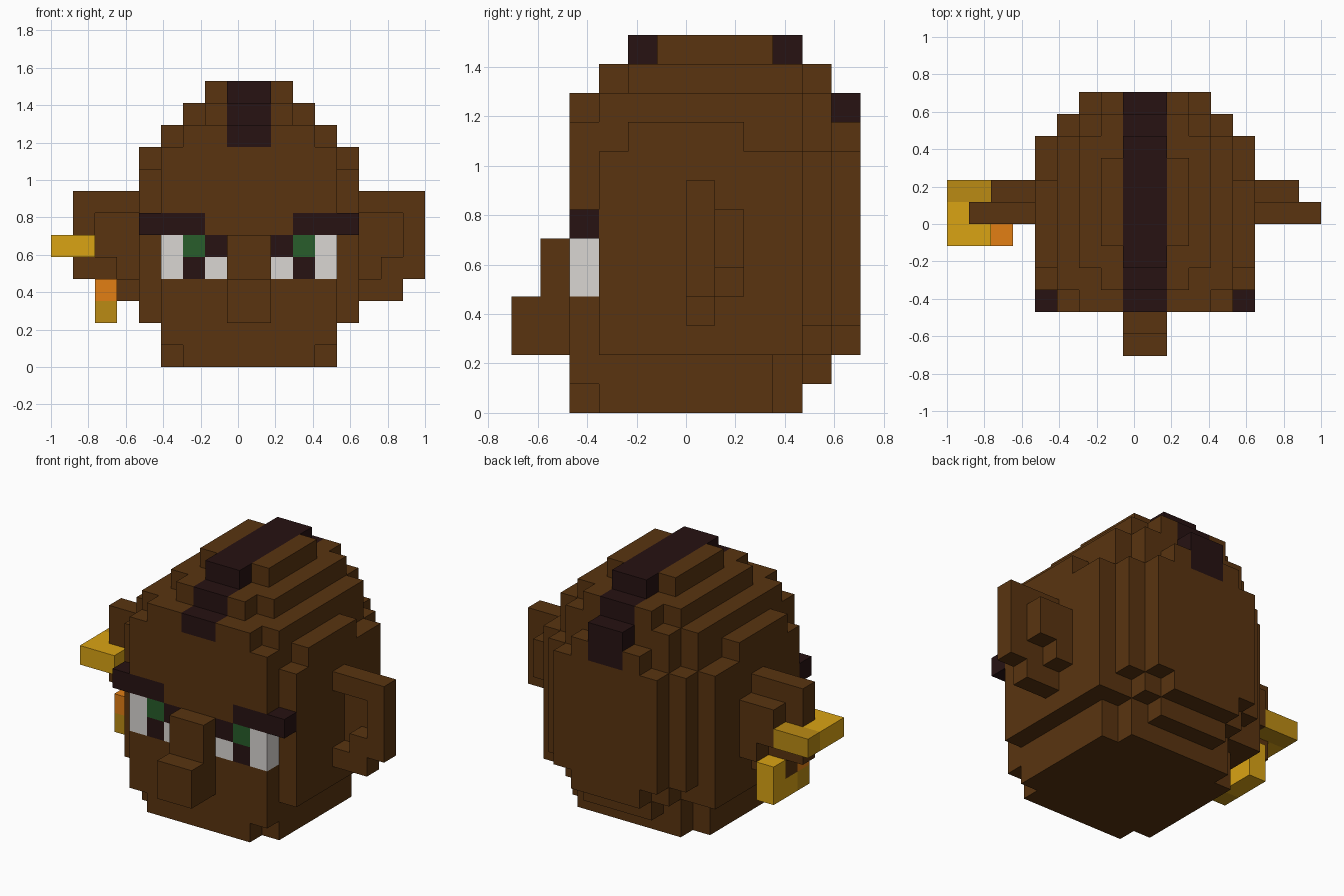
import bpy, bmesh, math
from itertools import product

if "Cube" in bpy.data.objects:
    bpy.data.objects.remove(bpy.data.objects["Cube"], do_unlink=True)

U = 2 / 17                    # edge of one block
SIZE = (17, 12, 0)            # grid size used for centring (z starts at 0)


def material(name, rgb):
    m = bpy.data.materials.new(name)
    m.use_nodes = True
    colour = (*rgb, 1)
    m.diffuse_color = colour
    bsdf = next(n for n in m.node_tree.nodes if n.type == 'BSDF_PRINCIPLED')
    bsdf.inputs["Base Color"].default_value = colour
    bsdf.inputs["Roughness"].default_value = 0.9
    return m


brown = material("brown", (0.10, 0.034, 0.005))
dark = material("dark_brown", (0.02, 0.006, 0.006))
white = material("white", (0.7, 0.67, 0.65))
green = material("green", (0.021, 0.11, 0.024))
yellow = material("yellow", (0.7, 0.37, 0.007))
gold = material("dark_gold", (0.5, 0.26, 0.007))
orange = material("orange", (0.76, 0.21, 0.007))


def box(x0, x1, y0, y1, z0, z1):
    return set(product(range(x0, x1), range(y0, y1), range(z0, z1)))


def mirror(cells):
    return {(17 - x, y, z) for x, y, z in cells}


# Head: stacked layers with stepped corners
head = (
    box(6, 12, 2, 10, 0, 1) | box(5, 13, 3, 9, 0, 1)          # chin
    | box(5, 13, 2, 9, 1, 2) | box(6, 12, 2, 10, 1, 2) | box(7, 11, 2, 11, 1, 2)
    | box(5, 13, 2, 10, 2, 10)                                # core
    | box(4, 14, 3, 10, 2, 9) | box(4, 14, 4, 8, 9, 10)       # cheeks
    | box(5, 13, 10, 11, 3, 9) | box(6, 12, 10, 11, 2, 10)    # back
    | box(6, 12, 11, 12, 3, 9) | box(7, 11, 11, 12, 2, 10)
    | box(5, 13, 3, 10, 10, 11) | box(6, 12, 2, 11, 10, 11)   # crown
    | box(6, 12, 4, 10, 11, 12) | box(7, 11, 3, 11, 11, 12)
    | box(7, 11, 5, 9, 12, 13)
)

# Crest running from forehead to nape
crest = (box(8, 10, 2, 12, 10, 11) | box(8, 10, 3, 11, 11, 12)
         | box(8, 10, 4, 10, 12, 13) | box(8, 10, 11, 12, 9, 10))

# Face
nose = box(8, 10, 0, 2, 2, 4) | box(8, 10, 1, 2, 4, 6)
brow = box(4, 7, 2, 3, 6, 7)
eye_white = box(5, 6, 2, 3, 4, 6) | box(7, 8, 2, 3, 4, 5)
iris = box(6, 7, 2, 3, 5, 6)
pupil = box(6, 7, 2, 3, 4, 5) | box(7, 8, 2, 3, 5, 6)

# Ear: front rim with a hole, closed by a plate behind
left_ear = (
    (box(14, 17, 6, 7, 4, 8) | box(14, 16, 6, 7, 3, 4))
    - box(14, 16, 6, 7, 5, 7) - box(14, 15, 6, 7, 4, 5)
) | box(14, 16, 7, 8, 5, 7) | box(14, 15, 7, 8, 4, 5)

# Earrings on the right ear
upper_ring = box(0, 2, 5, 6, 5, 6) | box(0, 1, 6, 7, 5, 6)
upper_ring_back = box(0, 2, 7, 8, 5, 6)
lower_ring = box(2, 3, 6, 8, 2, 3) | box(2, 3, 7, 8, 3, 4)
lower_ring_front = box(2, 3, 5, 6, 2, 3)
lower_ring_bead = box(2, 3, 5, 6, 3, 4)

parts = {
    "crest": (crest, dark),
    "nose": (nose, brown),
    "left_ear": (left_ear, brown),
    "right_ear": (mirror(left_ear), brown),
    "upper_earring": (upper_ring, yellow),
    "upper_earring_back": (upper_ring_back, gold),
    "lower_earring": (lower_ring, yellow),
    "lower_earring_front": (lower_ring_front, gold),
    "lower_earring_bead": (lower_ring_bead, orange),
}
for name, cells, mat in (("eyebrow", brow, dark), ("eye_white", eye_white, white),
                         ("iris", iris, green), ("pupil", pupil, dark)):
    parts["right_" + name] = (cells, mat)
    parts["left_" + name] = (mirror(cells), mat)

# The head fills whatever the other parts leave free
taken = set().union(*(cells for cells, _ in parts.values()))
parts["head"] = (head - taken, brown)
solid = taken | head


def build(name, cells, mat):
    """Make the outer skin of a group of blocks, with flat areas merged."""
    bm = bmesh.new()
    verts = {}

    def vert(p):
        if p not in verts:
            verts[p] = bm.verts.new([(c - s / 2) * U for c, s in zip(p, SIZE)])
        return verts[p]

    for cell in sorted(cells):
        for axis, side in product(range(3), (0, 1)):
            near = list(cell)
            near[axis] += 2 * side - 1
            if tuple(near) in solid:
                continue
            ring = []
            for b, c in ((0, 0), (1, 0), (1, 1), (0, 1)):
                p = list(cell)
                p[axis] += side
                p[(axis + 1) % 3] += b
                p[(axis + 2) % 3] += c
                ring.append(vert(tuple(p)))
            bm.faces.new(ring if side else ring[::-1])
    bmesh.ops.dissolve_limit(bm, angle_limit=math.radians(1),
                             verts=bm.verts[:], edges=bm.edges[:])
    mesh = bpy.data.meshes.new(name)
    bm.to_mesh(mesh)
    bm.free()
    mesh.materials.append(mat)
    bpy.context.collection.objects.link(bpy.data.objects.new(name, mesh))


for name, (cells, mat) in parts.items():
    build(name, cells, mat)
